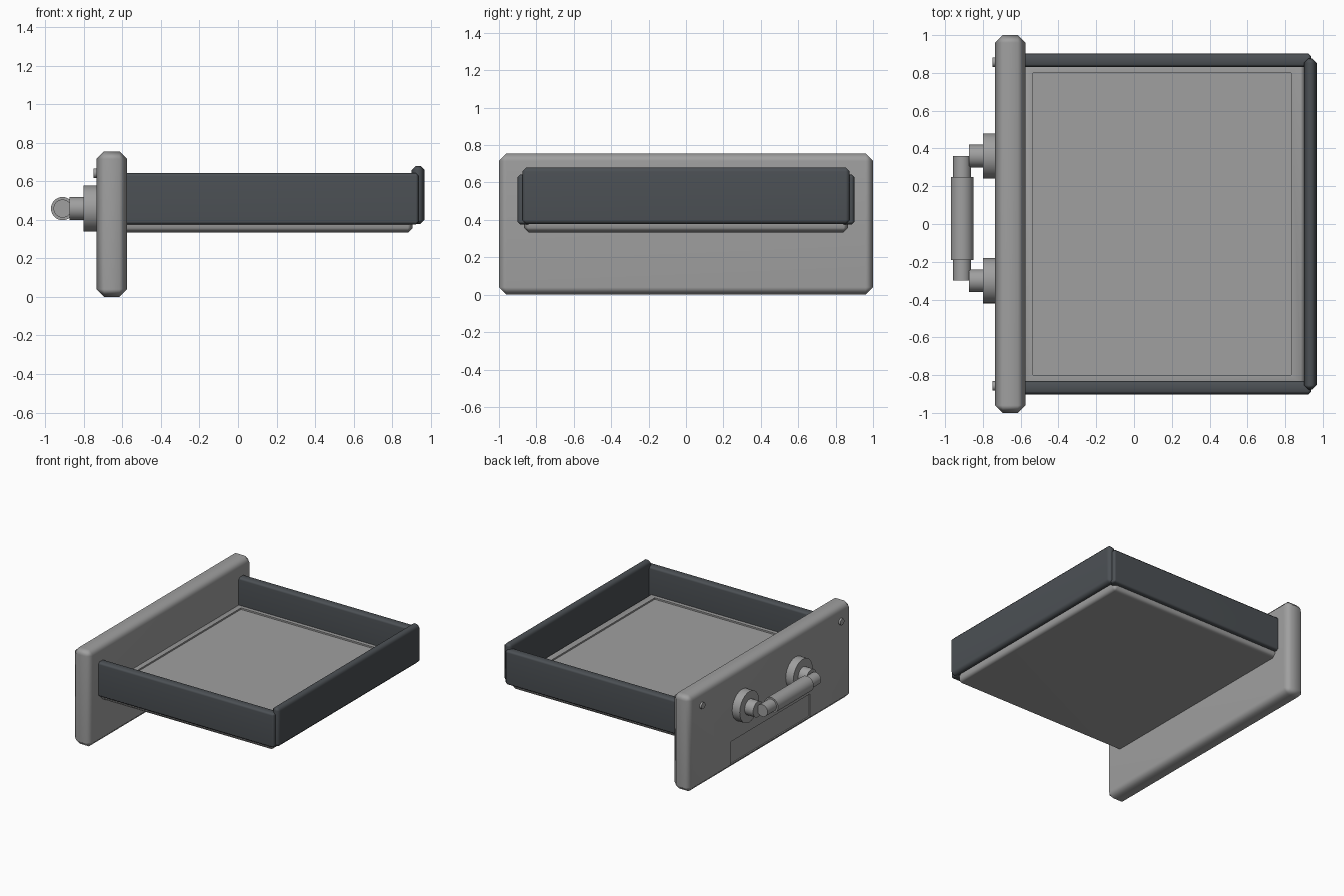
import bpy, bmesh, math
from mathutils import Matrix, Vector

cube = bpy.data.objects.get("Cube")
if cube:
    bpy.data.objects.remove(cube, do_unlink=True)


def make_material(name, color):
    m = bpy.data.materials.new(name)
    m.use_nodes = True
    m.diffuse_color = (*color, 1)
    m.node_tree.nodes["Principled BSDF"].inputs["Base Color"].default_value = (*color, 1)
    return m


GREY = make_material("light grey", (0.35, 0.35, 0.35))
SLATE = make_material("dark slate", (0.072, 0.081, 0.09))


def finish(name, bm, mat, angle):
    mesh = bpy.data.meshes.new(name)
    bm.to_mesh(mesh)
    bm.free()
    mesh.materials.append(mat)
    ob = bpy.data.objects.new(name, mesh)
    bpy.context.collection.objects.link(ob)
    bpy.ops.object.select_all(action='DESELECT')
    ob.select_set(True)
    bpy.context.view_layer.objects.active = ob
    bpy.ops.object.shade_smooth_by_angle(angle=math.radians(angle))
    return ob


def sink_panel(bm, direction, ranges, depth):
    """Sink a rectangle into the large face that looks along direction."""
    d = Vector(direction)
    face = max(bm.faces, key=lambda f: f.calc_center_median().dot(d))
    bmesh.ops.inset_individual(bm, faces=[face], thickness=0.01)
    centre = face.calc_center_median()
    for v in face.verts:
        for axis, (low, high) in ranges.items():
            v.co[axis] = low if v.co[axis] < centre[axis] else high
    sunk = bmesh.ops.extrude_discrete_faces(bm, faces=[face])["faces"][0]
    bmesh.ops.translate(bm, verts=sunk.verts[:], vec=-d * depth)


def box(name, xs, ys, zs, mat, bevel, sink=None):
    """Chamfered box from its x, y and z ranges, with an optional sunk panel."""
    bm = bmesh.new()
    bmesh.ops.create_cube(bm, size=1)
    for v in bm.verts:
        v.co = Vector([r[0] if c < 0 else r[1] for c, r in zip(v.co, (xs, ys, zs))])
    bmesh.ops.bevel(bm, geom=bm.edges[:], offset=bevel, segments=1, affect='EDGES')
    if sink:
        sink_panel(bm, *sink)
    ob = finish(name, bm, mat, 60)
    # Keep the large faces flat while the chamfers blend softly
    ob.modifiers.new("flat_faces", 'WEIGHTED_NORMAL').keep_sharp = True


def rod(name, start, end, radius, mat, sides=32):
    """Cylinder between two points."""
    a, b = Vector(start), Vector(end)
    turn = (b - a).to_track_quat('Z', 'Y').to_matrix().to_4x4()
    bm = bmesh.new()
    bmesh.ops.create_cone(bm, cap_ends=True, segments=sides, radius1=radius, radius2=radius,
                          depth=(b - a).length, matrix=Matrix.Translation((a + b) / 2) @ turn)
    finish(name, bm, mat, 40)


# Drawer face panel with its sunk label area
FACE = -0.735
box("face_panel", (FACE, -0.575), (-1, 1), (0, 0.755), GREY, 0.04,
    ((-1, 0, 0), {1: (-0.48, 0.5), 2: (0.044, 0.22)}, 0.01))

# Tray: floor slab with a sunk bed, side walls and end wall
box("tray_floor", (-0.6, 0.905), (-0.866, 0.866), (0.333, 0.43), GREY, 0.024,
    ((0, 0, 1), {0: (-0.535, 0.83), 1: (-0.8, 0.8)}, 0.012))
for side, s in (("left", 1), ("right", -1)):
    box(side + "_wall", (-0.6, 0.937), sorted((s * 0.83, s * 0.902)), (0.375, 0.642), SLATE, 0.015)
box("end_wall", (0.9, 0.968), (-0.875, 0.875), (0.378, 0.68), SLATE, 0.022)

# Handle: mounts, necks, bar and thicker grip
BAR_X, BAR_Z = -0.91, 0.458
for side, y in (("left", 0.36), ("right", -0.3)):
    rod(side + "_handle_mount", (-0.8, y, BAR_Z), (FACE + 0.01, y, BAR_Z), 0.12, GREY)
    rod(side + "_handle_neck", (-0.873, y, BAR_Z), (-0.79, y, BAR_Z), 0.06, GREY)
rod("handle_bar", (BAR_X, -0.3, BAR_Z), (BAR_X, 0.36, BAR_Z), 0.047, GREY)
rod("handle_grip", (BAR_X, -0.19, BAR_Z), (BAR_X, 0.25, BAR_Z), 0.06, GREY)

# Screw heads near the upper corners
for side, y in (("left", 0.857), ("right", -0.857)):
    rod(side + "_screw", (-0.75, y, 0.642), (FACE + 0.01, y, 0.642), 0.025, GREY, 16)
